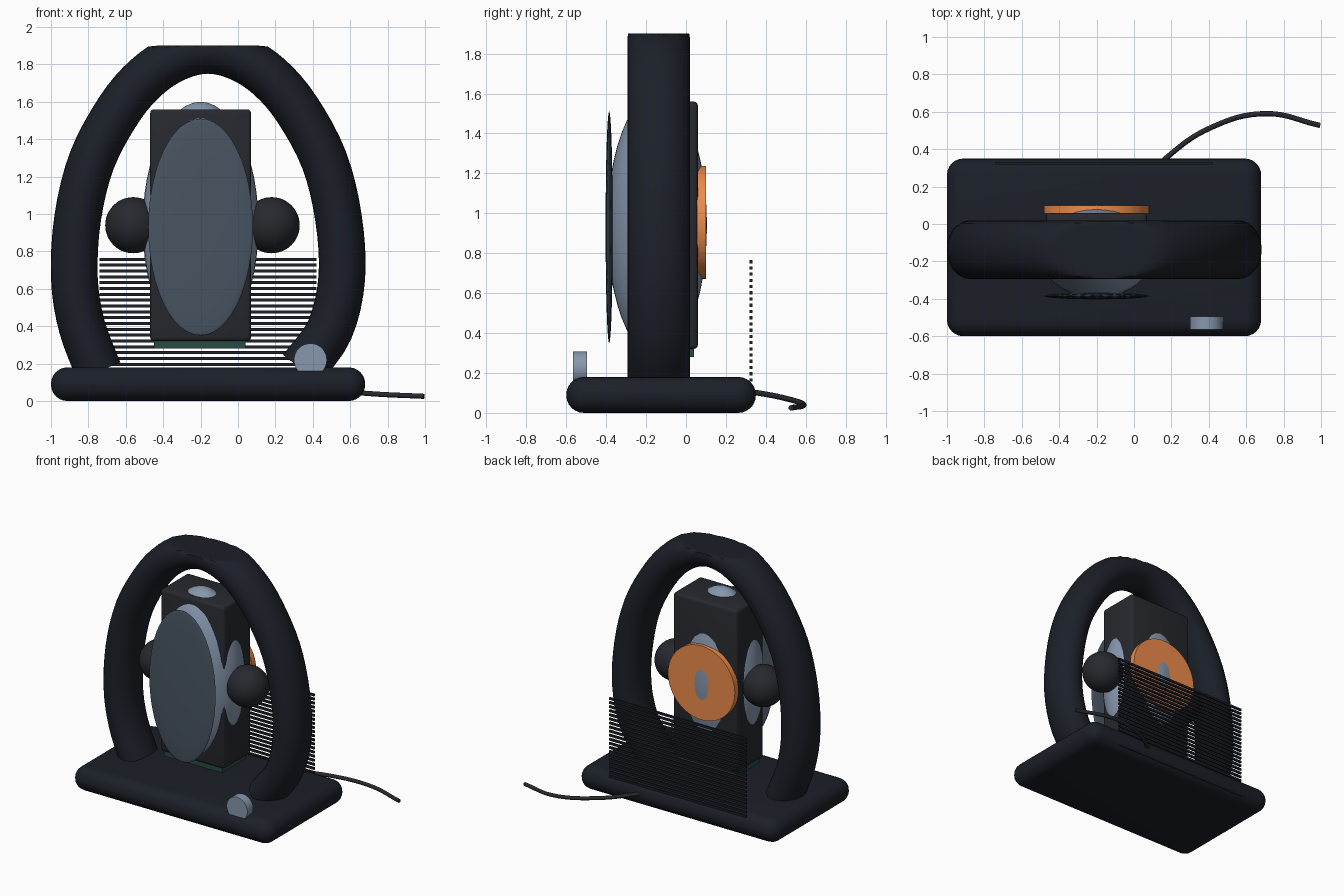
import bpy, bmesh
from math import sin, cos, pi, radians
from mathutils import Vector

if "Cube" in bpy.data.objects:
    bpy.data.objects.remove(bpy.data.objects["Cube"])


def material(name, r, g, b):
    m = bpy.data.materials.new(name)
    m.diffuse_color = (r, g, b, 1)
    m.use_nodes = True
    m.node_tree.nodes["Principled BSDF"].inputs["Base Color"].default_value = m.diffuse_color
    return m


BLACK = material("black", 0.011, 0.014, 0.021)
CHARCOAL = material("charcoal", 0.02, 0.022, 0.028)
STEEL = material("steel", 0.24, 0.31, 0.42)
GLASS = material("glass", 0.065, 0.09, 0.12)
ORANGE = material("orange", 0.85, 0.26, 0.07)
TEAL = material("teal", 0.02, 0.07, 0.06)


def finish(name, mat, smooth=True):
    ob = bpy.context.object
    ob.name = name
    ob.data.materials.append(mat)
    if smooth:
        bpy.ops.object.shade_smooth_by_angle(angle=radians(35))
    return ob


def box(name, lo, hi, mat, bevel=0.0, segments=3):
    lo, hi = Vector(lo), Vector(hi)
    bpy.ops.mesh.primitive_cube_add(size=1, location=(lo + hi) / 2)
    ob = bpy.context.object
    ob.scale = hi - lo
    bpy.ops.object.transform_apply(location=False, rotation=False, scale=True)
    if bevel:
        mod = ob.modifiers.new("bevel", 'BEVEL')
        mod.width, mod.segments = bevel, segments
        bpy.ops.object.modifier_apply(modifier="bevel")
    return finish(name, mat, bevel > 0)


def ellipsoid(name, loc, radii, mat):
    bpy.ops.mesh.primitive_uv_sphere_add(segments=40, ring_count=24, location=loc)
    bpy.context.object.scale = radii
    bpy.ops.object.transform_apply(location=False, rotation=False, scale=True)
    return finish(name, mat)


def disc(name, x, z, r, y0, y1, mat):
    bpy.ops.mesh.primitive_cylinder_add(vertices=48, radius=r, depth=y1 - y0,
                                        location=(x, (y0 + y1) / 2, z), rotation=(pi / 2, 0, 0))
    return finish(name, mat)


# Base plate with fully rounded rim
box("base", (-1, -0.6, 0), (0.68, 0.35, 0.18), BLACK, 0.088, 6)

# Arched frame: oval section swept along a path in the xz plane, flat on top
path = [(-0.745, 0.16), (-0.835, 0.4), (-0.875, 0.66), (-0.857, 0.98), (-0.78, 1.29),
        (-0.635, 1.56), (-0.49, 1.73), (-0.33, 1.835), (-0.16, 1.875), (0.01, 1.835),
        (0.17, 1.73), (0.315, 1.56), (0.46, 1.29), (0.537, 0.98), (0.555, 0.66),
        (0.49, 0.38), (0.34, 0.17)]
P = [Vector((x, 0, z)) for x, z in path]
P = [2 * P[0] - P[1]] + P + [2 * P[-1] - P[-2]]
pts = []
for i in range(1, len(P) - 2):
    a, b, c, d = P[i - 1:i + 3]
    for k in range(4):
        t = k / 4
        pts.append(0.5 * (2 * b + (c - a) * t + (2 * a - 5 * b + 4 * c - d) * t * t
                          + (3 * b - a - 3 * c + d) * t ** 3))
pts.append(P[-2])
N = 28
bm = bmesh.new()
rings = []
for i, p in enumerate(pts):
    tan = (pts[min(i + 1, len(pts) - 1)] - pts[max(i - 1, 0)]).normalized()
    nrm = Vector((-tan.z, 0, tan.x))
    ring = []
    for j in range(N):
        a = 2 * pi * j / N
        v = p + nrm * 0.125 * cos(a) + Vector((0, -0.137 + 0.157 * sin(a), 0))
        v.z = min(v.z, 1.9)
        ring.append(bm.verts.new(v))
    rings.append(ring)
for r, s in zip(rings, rings[1:]):
    for j in range(N):
        k = (j + 1) % N
        bm.faces.new((r[j], r[k], s[k], s[j]))
bm.faces.new(rings[0])
bm.faces.new(rings[-1])
bmesh.ops.recalc_face_normals(bm, faces=bm.faces)
me = bpy.data.meshes.new("arch_frame")
bm.to_mesh(me)
bm.free()
arch = bpy.data.objects.new("arch_frame", me)
bpy.context.collection.objects.link(arch)
bpy.ops.object.select_all(action='DESELECT')
arch.select_set(True)
bpy.context.view_layer.objects.active = arch
finish("arch_frame", BLACK)

# Central housing with a rounded core poking through every side
box("housing", (-0.47, -0.27, 0.32), (0.07, 0.06, 1.56), CHARCOAL, 0.022)
ellipsoid("core", (-0.2, -0.145, 0.94), (0.31, 0.25, 0.66), STEEL)
box("housing_foot", (-0.45, -0.25, 0.28), (0.04, 0.04, 0.36), TEAL)

# Front lens, back disc and side knobs
ellipsoid("front_lens", (-0.2, -0.385, 0.93), (0.28, 0.018, 0.58), GLASS)
disc("back_disc", -0.2, 0.955, 0.283, 0.055, 0.1, ORANGE)
ellipsoid("core_hub", (-0.2, 0.09, 0.955), (0.06, 0.014, 0.12), STEEL)
for side, x in (("left", -0.56), ("right", 0.18)):
    ellipsoid(side + "_knob", (x, -0.137, 0.94), (0.15, 0.15, 0.15), CHARCOAL)

# Dial on the front of the base
disc("dial", 0.387, 0.22, 0.088, -0.565, -0.495, STEEL)

# Rear grille of thin slats
for i in range(24):
    z = 0.04 + i * 0.0312
    box(f"slat_{i:02d}", (-0.74, 0.319, z - 0.008), (0.42, 0.332, z + 0.008), BLACK)

# Power cable
cu = bpy.data.curves.new("cable", 'CURVE')
cu.dimensions = '3D'
cu.bevel_depth, cu.bevel_resolution, cu.use_fill_caps = 0.014, 3, True
sp = cu.splines.new('BEZIER')
cable = [(0.1, 0.28, 0.11), (0.18, 0.36, 0.1), (0.4, 0.51, 0.07), (0.7, 0.59, 0.04), (0.995, 0.527, 0.025)]
sp.bezier_points.add(len(cable) - 1)
for bp, co in zip(sp.bezier_points, cable):
    bp.co = co
    bp.handle_left_type = bp.handle_right_type = 'AUTO'
cu.materials.append(CHARCOAL)
bpy.context.collection.objects.link(bpy.data.objects.new("cable", cu))
